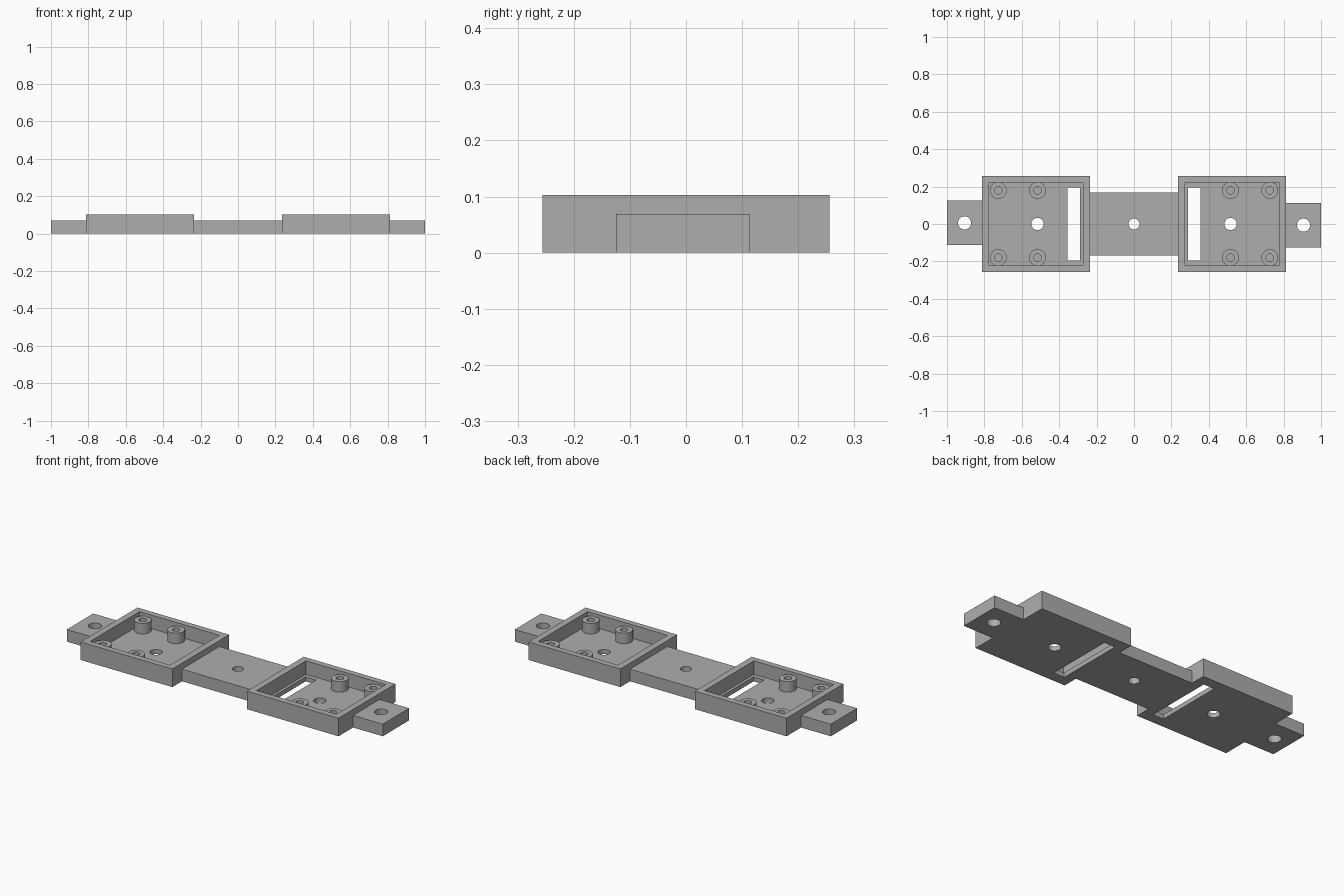
import bpy
import math

cube = bpy.data.objects.get("Cube")
if cube:
    bpy.data.objects.remove(cube, do_unlink=True)

# Heights and plan sizes
TRAY_TOP, TAB_TOP, FLOOR, BOSS_TOP = 0.103, 0.069, 0.026, 0.086

grey = bpy.data.materials.new("plain_grey")
grey.use_nodes = True
colour = (0.42, 0.42, 0.42, 1)
grey.diffuse_color = colour
grey.node_tree.nodes["Principled BSDF"].inputs["Base Color"].default_value = colour


def box(name, x, y, z):
    """Box from three (low, high) ranges."""
    bpy.ops.mesh.primitive_cube_add(size=1, location=[sum(r) / 2 for r in (x, y, z)])
    ob = bpy.context.object
    ob.name = name
    ob.scale = [r[1] - r[0] for r in (x, y, z)]
    bpy.ops.object.transform_apply(location=True, rotation=True, scale=True)
    ob.data.materials.append(grey)
    return ob


def rod(name, x, y, radius, z):
    """Upright cylinder."""
    bpy.ops.mesh.primitive_cylinder_add(vertices=40, radius=radius, depth=z[1] - z[0],
                                        location=(x, y, sum(z) / 2))
    ob = bpy.context.object
    ob.name = name
    bpy.ops.object.transform_apply(location=True, rotation=True, scale=True)
    ob.data.materials.append(grey)
    return ob


def combine(target, tool, operation):
    """Apply a boolean and discard the tool."""
    tool.hide_render = True
    mod = target.modifiers.new("boolean", 'BOOLEAN')
    mod.operation = operation
    mod.solver = 'EXACT'
    mod.object = tool
    bpy.context.view_layer.objects.active = target
    bpy.ops.object.modifier_apply(modifier=mod.name)
    bpy.data.objects.remove(tool, do_unlink=True)


def span(side, a, b):
    """Range along x, turned to the chosen side."""
    return tuple(sorted((side * a, side * b)))


THROUGH = (-0.1, 0.2)

# Central bridge
plate = box("double_tray_mounting_plate", (-0.25, 0.25), (-0.169, 0.169), (0, TAB_TOP))

# Tray blocks and end tabs, turned half a circle about the centre
for s in (-1, 1):
    combine(plate, box("tray", span(s, 0.235, 0.813), (-0.256, 0.256), (0, TRAY_TOP)), 'UNION')
    combine(plate, box("end_tab", span(s, 0.80, 1.0), span(s, -0.125, 0.113), (0, TAB_TOP)), 'UNION')

for s in (-1, 1):
    # Tray recess
    combine(plate, box("recess", span(s, 0.273, 0.776), (-0.222, 0.222), (FLOOR, 0.2)), 'DIFFERENCE')
    # Screw bosses with blind holes
    for x in (0.516, 0.726):
        for y in (-0.18, 0.18):
            combine(plate, rod("boss", s * x, y, 0.045, (FLOOR / 2, BOSS_TOP)), 'UNION')
            combine(plate, rod("boss_hole", s * x, y, 0.02, (FLOOR, 0.2)), 'DIFFERENCE')
    # Cable slot, tray hole and tab hole
    combine(plate, box("slot", span(s, 0.289, 0.356), (-0.196, 0.196), THROUGH), 'DIFFERENCE')
    combine(plate, rod("tray_hole", s * 0.516, 0, 0.033, THROUGH), 'DIFFERENCE')
    combine(plate, rod("tab_hole", s * 0.906, s * -0.006, 0.035, THROUGH), 'DIFFERENCE')

# Centre hole
combine(plate, rod("centre_hole", 0, 0, 0.029, THROUGH), 'DIFFERENCE')

bpy.ops.object.select_all(action='DESELECT')
plate.select_set(True)
bpy.context.view_layer.objects.active = plate
bpy.ops.object.shade_smooth_by_angle(angle=math.radians(30))
